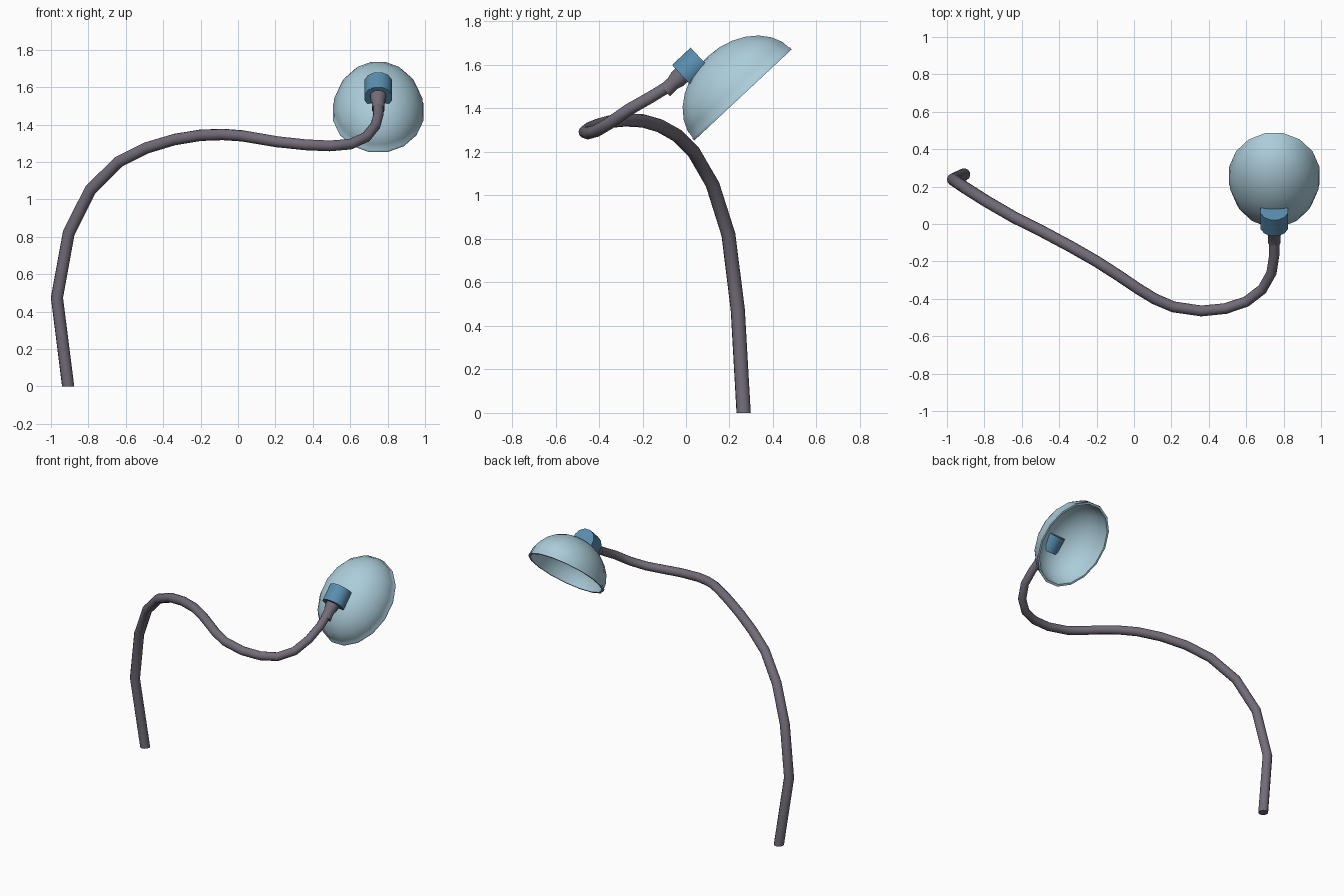
import bpy, bmesh, math
from mathutils import Vector, Matrix

if "Cube" in bpy.data.objects:
    bpy.data.objects.remove(bpy.data.objects["Cube"])


def material(name, rgb):
    m = bpy.data.materials.new(name)
    m.diffuse_color = (*rgb, 1)
    m.use_nodes = True
    m.node_tree.nodes["Principled BSDF"].inputs["Base Color"].default_value = m.diffuse_color
    return m


GREY = material("warm_grey", (0.17, 0.15, 0.19))
BLUE = material("steel_blue", (0.10, 0.27, 0.43))
PALE = material("pale_blue", (0.41, 0.61, 0.70))


def smooth(ob, angle):
    bpy.ops.object.select_all(action='DESELECT')
    ob.select_set(True)
    bpy.context.view_layer.objects.active = ob
    bpy.ops.object.shade_smooth_by_angle(angle=math.radians(angle))


def lathe(name, profile, matrix, mat, sides, angle=40):
    """Revolve (radius, height) points about local z, then place by matrix."""
    bm = bmesh.new()
    rings = []
    for r, h in profile:
        if r == 0:
            rings.append([bm.verts.new((0, 0, h))] * sides)
        else:
            rings.append([bm.verts.new((r * math.cos(math.tau * (i + .5) / sides),
                                        r * math.sin(math.tau * (i + .5) / sides), h))
                          for i in range(sides)])
    for a, b in zip(rings, rings[1:]):
        for i in range(sides):
            j = (i + 1) % sides
            bm.faces.new(list(dict.fromkeys((a[i], a[j], b[j], b[i]))))
    bm.transform(matrix)
    bmesh.ops.recalc_face_normals(bm, faces=bm.faces)
    me = bpy.data.meshes.new(name)
    bm.to_mesh(me)
    bm.free()
    me.materials.append(mat)
    ob = bpy.data.objects.new(name, me)
    bpy.context.collection.objects.link(ob)
    smooth(ob, angle)
    return ob


# curved arm, swept along a path and tapering slightly
path = [(-.908, .265, 0), (-.968, .238, .475), (-.905, .195, .82), (-.79, .122, 1.05),
        (-.64, .035, 1.2), (-.49, -.04, 1.275), (-.34, -.12, 1.32), (-.2, -.2, 1.343),
        (-.08, -.277, 1.347), (.02, -.345, 1.34), (.11, -.4, 1.325), (.21, -.443, 1.308),
        (.36, -.465, 1.292), (.49, -.452, 1.286), (.6, -.415, 1.295), (.685, -.35, 1.333),
        (.735, -.262, 1.395), (.75, -.165, 1.45), (.75, -.07, 1.508)]
curve = bpy.data.curves.new("arm", 'CURVE')
curve.dimensions = '3D'
curve.bevel_depth = 1
curve.bevel_resolution = 4
curve.use_fill_caps = True
spline = curve.splines.new('POLY')
spline.points.add(len(path) - 1)
for i, (pt, co) in enumerate(zip(spline.points, path)):
    pt.co = (*co, 1)
    pt.radius = .033 - .006 * i / (len(path) - 1)
curve.materials.append(GREY)
arm = bpy.data.objects.new("arm", curve)
bpy.context.collection.objects.link(arm)
bpy.ops.object.select_all(action='DESELECT')
arm.select_set(True)
bpy.context.view_layer.objects.active = arm
bpy.ops.object.convert(target='MESH')
arm = bpy.context.view_layer.objects.active
for v in arm.data.vertices:      # flat foot on the ground
    if v.co.z < .1:
        v.co.z = 0
smooth(arm, 40)

# lamp head axes: u runs along the neck and socket, a points out of the dome top
u = Vector((0, .73, .683)).normalized()
a = Vector((0, -u.z, u.y))
x = Vector((1, 0, 0))


def frame(ex, ey, ez, origin):
    m = Matrix((ex, ey, ez)).transposed().to_4x4()
    m.translation = origin
    return m


# neck collar and socket cylinder, partly sunk through the shade wall
lathe("neck", [(0, 0), (.035, 0), (.034, .05), (.043, .08), (.043, .13), (0, .13)],
      frame(x, a, u, (.75, -.097, 1.481)), GREY, 12)
lathe("socket", [(0, 0), (.076, 0), (.076, .117), (0, .117)],
      frame(x, a, u, (.75, -.014, 1.546)), BLUE, 12)

# oval dome shade: outer shell, small rim lip, inner shell
steps = 7
arc = [(math.cos(t), math.sin(t)) for t in
       [math.pi / 2 * i / steps for i in range(1, steps)]]
outer = [(0, .24)] + [(c, .24 * s) for c, s in reversed(arc)]
rim = [(.985, .016), (1, .012), (1, 0), (.95, 0)]
inner = [(.945 * c, .225 * s) for c, s in arc] + [(0, .225)]
shade = frame(x, u, a, (.75, .262, 1.462)) @ Matrix.Diagonal((.246, .313, 1, 1))
lathe("shade", outer + rim + inner, shade, PALE, 16, 50)
